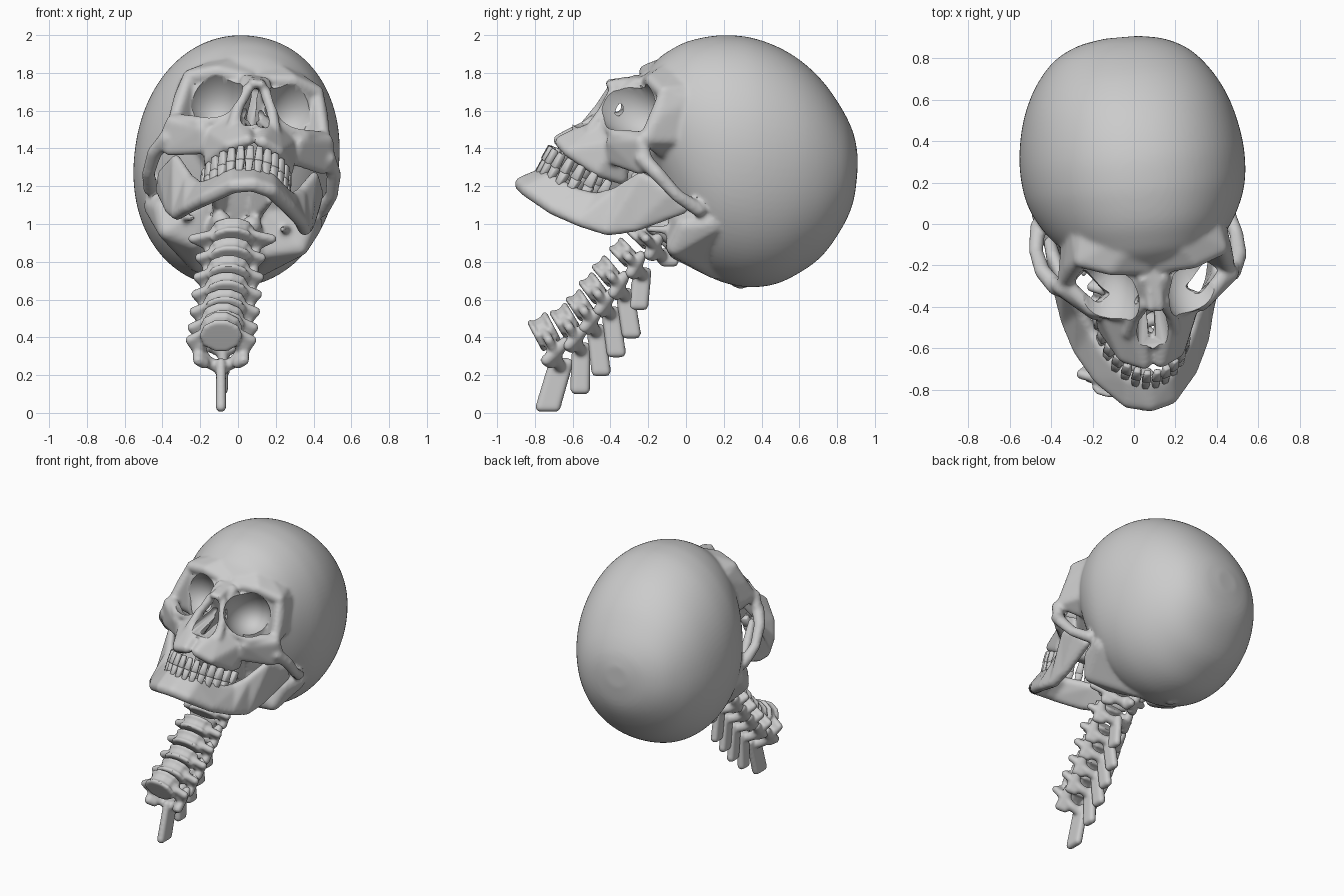
import bpy, bmesh
from math import sin, cos, pi, radians, copysign
from mathutils import Matrix, Vector

default = bpy.data.objects.get("Cube")
if default:
    bpy.data.objects.remove(default, do_unlink=True)

bone = bpy.data.materials.new("bone grey")
bone.use_nodes = True
bone.diffuse_color = (.6, .6, .6, 1)
bone.node_tree.nodes["Principled BSDF"].inputs["Base Color"].default_value = (.6, .6, .6, 1)

# The head is turned and rolled slightly about its middle
pivot = Vector((0, .2, 1.33))
HEAD = (Matrix.Translation(pivot) @ Matrix.Rotation(radians(5), 4, 'Z')
        @ Matrix.Rotation(radians(7), 4, 'Y') @ Matrix.Translation(-pivot))

ball = bmesh.new()
bmesh.ops.create_icosphere(ball, subdivisions=2, radius=1)
BALL = [v.co.copy() for v in ball.verts]
ball.free()


def hull(bm, points, mirror=False):
    """Convex lump wrapped round balls given as (x, y, z, radius)."""
    new = [bm.verts.new(Vector(p[:3]) + c * p[3]) for p in points for c in BALL]
    bmesh.ops.convex_hull(bm, input=new)
    loose = [v for v in new if v.is_valid and not v.link_faces]
    bmesh.ops.delete(bm, geom=loose, context='VERTS')
    if mirror:
        hull(bm, [(-p[0], *p[1:]) for p in points])


def chain(bm, points, mirror=False):
    """Rounded strut through a row of balls."""
    for a, b in zip(points, points[1:]):
        hull(bm, [a, b], mirror)


def make(name, bm, matrix):
    bmesh.ops.recalc_face_normals(bm, faces=bm.faces)
    mesh = bpy.data.meshes.new(name)
    bm.to_mesh(mesh)
    bm.free()
    mesh.transform(matrix)
    mesh.materials.append(bone)
    ob = bpy.data.objects.new(name, mesh)
    bpy.context.collection.objects.link(ob)
    return ob


def bake(ob):
    graph = bpy.context.evaluated_depsgraph_get()
    mesh = bpy.data.meshes.new_from_object(ob.evaluated_get(graph))
    ob.modifiers.clear()
    ob.data = mesh
    if not mesh.materials:
        mesh.materials.append(bone)


def fuse(ob, voxel, rounds):
    """Melt overlapping lumps into one skin."""
    mod = ob.modifiers.new("fuse", 'REMESH')
    mod.mode = 'VOXEL'
    mod.voxel_size = voxel
    mod = ob.modifiers.new("soften", 'SMOOTH')
    mod.factor = .5
    mod.iterations = rounds
    bake(ob)


def smooth(ob, angle=40):
    bpy.ops.object.select_all(action='DESELECT')
    ob.select_set(True)
    bpy.context.view_layer.objects.active = ob
    bpy.ops.object.shade_smooth_by_angle(angle=radians(angle))


# Braincase: oval rings along y as (y, top, bottom, half width), splined
rings = [Vector(r) for r in (
    (-.22, 1.79, 1.45, .22), (-.15, 1.875, 1.2, .33), (-.08, 1.925, 1.0, .4),
    (0, 1.965, .85, .46), (.1, 1.99, .74, .51), (.2, 2.0, .69, .535), (.33, 1.99, .665, .54),
    (.47, 1.945, .68, .52), (.6, 1.87, .74, .48), (.72, 1.76, .83, .415),
    (.82, 1.62, .97, .325), (.88, 1.5, 1.1, .21), (.905, 1.4, 1.25, .08))]
padded = [rings[0], *rings, rings[-1]]
fine = []
for a, b, c, d in zip(padded, padded[1:], padded[2:], padded[3:]):
    for t in (0, .25, .5, .75):
        fine.append(b + (c - a) * t / 2 + (a * 2 - b * 5 + c * 4 - d) * t * t / 2
                    + (b * 3 - a - c * 3 + d) * t ** 3 / 2)
SIDES = 96
bm = bmesh.new()
loops = []
for y, top, low, half in [*fine, rings[-1]]:
    loop = []
    for i in range(SIDES):
        c, s = cos(2 * pi * i / SIDES), sin(2 * pi * i / SIDES)
        c, s = copysign(abs(c) ** .95, c), copysign(abs(s) ** .95, s)
        loop.append(bm.verts.new((half * c, y, (top + low) / 2 + (top - low) / 2 * s)))
    loops.append(loop)
for a, b in zip(loops, loops[1:]):
    for i in range(SIDES):
        bm.faces.new((a[i - 1], a[i], b[i], b[i - 1]))
bm.faces.new(loops[0])
bm.faces.new(loops[-1])

# Forehead down to the brow, then the temple wall behind the eye
hull(bm, [(.03, -.21, 1.765, .04), (.2, -.2, 1.785, .04), (.34, -.15, 1.74, .04),
          (.3, 0, 1.74, .05), (.04, 0, 1.88, .05)], True)
hull(bm, [(.345, -.15, 1.73, .035), (.38, -.18, 1.62, .035), (.4, -.25, 1.5, .035),
          (.33, 0, 1.7, .05), (.34, 0, 1.5, .05), (.25, -.1, 1.4, .05)], True)
# Lower eye rim
chain(bm, [(.4, -.26, 1.5, .04), (.28, -.39, 1.5, .04), (.14, -.43, 1.54, .035),
           (.065, -.39, 1.67, .03), (.045, -.27, 1.75, .04)], True)
# Middle of the face behind the eyes
hull(bm, [(.28, -.14, 1.7, .05), (.28, -.14, 1.45, .05), (.15, -.3, 1.4, .05),
          (.06, -.3, 1.68, .05), (.1, -.12, 1.2, .05)], True)
# Nose bridge and sides of the nose opening
chain(bm, [(.015, -.25, 1.755, .035), (.02, -.41, 1.745, .025)], True)
chain(bm, [(.045, -.39, 1.715, .03), (.09, -.45, 1.61, .03), (.11, -.52, 1.51, .035)], True)
# Upper jaw
hull(bm, [(.04, -.67, 1.44, .035), (.13, -.63, 1.4, .035), (.2, -.48, 1.31, .04),
          (.18, -.36, 1.27, .04), (.1, -.48, 1.53, .03), (.22, -.38, 1.46, .04),
          (.06, -.35, 1.55, .04), (.04, -.56, 1.5, .03)], True)
chain(bm, [(0, -.56, 1.48, .03), (0, -.6, 1.53, .015)])
# Cheekbone and cheek arch
hull(bm, [(.26, -.42, 1.47, .03), (.41, -.28, 1.49, .04), (.45, -.24, 1.37, .03),
          (.41, -.28, 1.34, .03), (.24, -.41, 1.37, .03)], True)
chain(bm, [(.43, -.27, 1.4, .045), (.48, -.19, 1.32, .04), (.49, -.09, 1.21, .035),
           (.46, .03, 1.13, .04)], True)
# Skull base: bumps under the ears, neck joints and throat plates
hull(bm, [(.4, .1, 1.05, .08), (.38, -.03, 1.03, .06), (.35, -.08, .92, .055),
          (.2, -.06, .88, .05), (.15, .15, .78, .06), (.15, -.05, 1.1, .05)], True)
chain(bm, [(.09, 0, .93, .08), (.08, -.17, 1.0, .055)], True)
hull(bm, [(.12, -.28, 1.27, .025), (.15, -.29, 1.14, .02), (.1, -.12, 1.05, .03),
          (.08, -.12, 1.25, .03)], True)
chain(bm, [(.28, -.08, 1.0, .03), (.24, -.22, 1.0, .016)], True)
chain(bm, [(0, .3, .7, .05), (0, .27, .675, .02)])
skull = make("skull", bm, HEAD)
fuse(skull, .012, 7)

# Eye sockets and nose opening are carved out
cut = bmesh.new()
for side in (-1, 1):
    place = (Matrix.Translation((side * .22, -.35, 1.665)) @ Matrix.Rotation(radians(side * 14), 4, 'Z')
             @ Matrix.Rotation(radians(-35), 4, 'X') @ Matrix.Diagonal((.16, .25, .155, 1)))
    bmesh.ops.create_uvsphere(cut, u_segments=20, v_segments=14, radius=1, matrix=place)
nose = bmesh.new()
hull(nose, [(0, -.5, 1.7, .025), (.05, -.58, 1.55, .035), (-.05, -.58, 1.55, .035),
            (.03, -.33, 1.58, .03), (-.03, -.33, 1.58, .03)])
for name, tool in (("eye_cutter", cut), ("nose_cutter", nose)):
    cutter = make(name, tool, HEAD)
    cutter.hide_render = True
    mod = skull.modifiers.new("carve", 'BOOLEAN')
    mod.operation = 'DIFFERENCE'
    mod.solver = 'EXACT'
    mod.object = cutter
    bake(skull)
    bpy.data.objects.remove(cutter, do_unlink=True)
smooth(skull)

# Lower jaw: plates between stations of an upper and a lower ball
stations = [((0, -.77, 1.26, .035), (0, -.87, 1.21, .042)),
            ((.1, -.74, 1.25, .035), (.1, -.845, 1.19, .042)),
            ((.2, -.6, 1.18, .035), (.22, -.72, 1.11, .04)),
            ((.25, -.5, 1.16, .035), (.3, -.58, 1.05, .035)),
            ((.3, -.4, 1.2, .03), (.34, -.44, 1.01, .035)),
            ((.37, -.27, 1.3, .025), (.37, -.3, 1.03, .03)),
            ((.41, -.12, 1.21, .035), (.41, -.05, 1.13, .03))]
bm = bmesh.new()
for a, b in zip(stations, stations[1:]):
    hull(bm, [*a, *b], True)
jaw = make("lower_jaw", bm, HEAD)
fuse(jaw, .012, 9)
smooth(jaw)

# Teeth: two arches of tapered blocks, tilted with the bite
for name, drop, taper in (("upper_teeth", 0, 1), ("lower_teeth", .075, -1)):
    bm = bmesh.new()
    for side in (-1, 1):
        for i in range(7):
            t = radians(90) * (i + .5) / 7
            x, y = .215 * sin(t), -.41 - .33 * cos(t)
            z = 1.2 - .53 * (y + .41)
            place = (Matrix.Translation((side * x, y - drop * .4, z - drop * .9))
                     @ Matrix.Rotation(radians(-28), 4, 'X') @ Matrix.Rotation(side * t, 4, 'Z')
                     @ Matrix.Diagonal((.045 + .002 * i, .03 + .004 * i, .085, 1)))
            made = bmesh.ops.create_cube(bm, size=1)["verts"]
            for v in made:
                if v.co.z * taper > 0:
                    v.co.x *= .7
            bmesh.ops.transform(bm, matrix=place, verts=made)
    bmesh.ops.bevel(bm, geom=bm.edges[:], offset=.006, segments=1, affect='EDGES')
    smooth(make(name, bm, HEAD), 50)

# Neck bones: (body y, body z, spine tip y, spine tip z), from the top down
neck = [(-.24, .95, -.09, .8), (-.33, .85, -.25, .57), (-.42, .75, -.29, .42),
        (-.49, .66, -.37, .32), (-.56, .57, -.45, .22), (-.64, .49, -.56, .125),
        (-.75, .43, -.73, .032)]
for n, (y, z, tip_y, tip_z) in enumerate(neck):
    lean = radians(44 + 3 * n)
    back_way, up_way = Vector((0, cos(lean), -sin(lean))), Vector((0, sin(lean), cos(lean)))
    size = (1, .95, 1, 1, 1, 1.1, 1.25)[n]

    def at(x, back, up, radius):
        return (*(Vector((x, y, z)) + (back_way * back + up_way * up) * size), radius)

    bm = bmesh.new()
    # Waisted drum with a rim at each end
    ring = [(.1 * cos(k * pi / 5), .065 * sin(k * pi / 5)) for k in range(10)]
    hull(bm, [at(x * .85, b * .85, u, .012) for x, b in ring for u in (-.035, .035)])
    for level in (-.035, .035):
        hull(bm, [at(x, b, level, .015) for x, b in ring])
    # Arch, joint pillars and side wings
    chain(bm, [at(.08, .03, 0, .035), at(.12, .09, 0, .035), at(.07, .14, -.01, .032),
               at(0, .17, -.01, .035)], True)
    hull(bm, [at(.12, .08, .055, .03), at(.12, .11, -.05, .03), at(.09, .13, -.04, .03)], True)
    reach = .21 if n == 0 else .165
    hull(bm, [at(.08, 0, 0, .025), at(reach, .04, 0, .025), at(.12, .1, 0, .025)], True)
    # Spine blade
    root = at(0, .15, 0, .025)
    wide = .04 if n == 6 else .025
    hull(bm, [(0, root[1] + d, root[2], .026) for d in (-wide, wide)]
         + [(0, tip_y + d, tip_z, .028) for d in (-wide, wide)])
    vertebra = make(f"neck_bone_{n + 1}", bm, Matrix.Translation((-.03 - .01 * n, 0, 0)))
    fuse(vertebra, .01, 3)
    smooth(vertebra)
